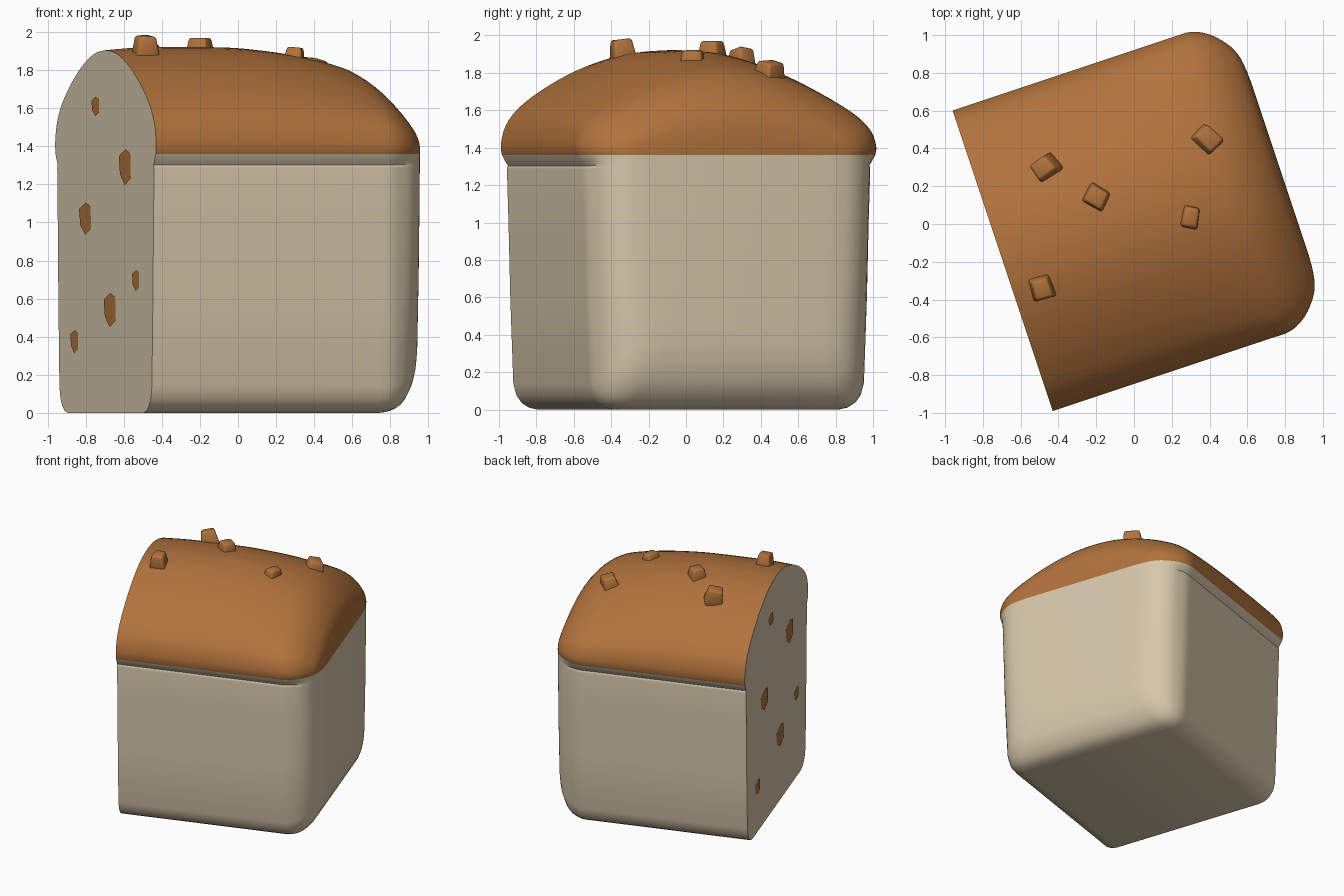
import bpy, bmesh, math
from mathutils import Matrix, Vector

cube = bpy.data.objects.get("Cube")
if cube:
    bpy.data.objects.remove(cube)

SEAM = 1.36      # height where the crust begins
PEAK = 1.905     # dome height of the base profile
FRAME = Matrix.Rotation(math.atan(1 / 3), 4, "Z") @ Matrix.Translation((0, 0.035, 0))


def material(name, color):
    m = bpy.data.materials.new(name)
    m.use_nodes = True
    m.diffuse_color = (*color, 1)
    m.node_tree.nodes["Principled BSDF"].inputs["Base Color"].default_value = (*color, 1)
    return m


cream = material("cream crumb", (0.68, 0.58, 0.41))
brown = material("brown crust", (0.44, 0.17, 0.046))


def finish(bm, name, mats, matrix, angle=None):
    mesh = bpy.data.meshes.new(name)
    bm.to_mesh(mesh)
    bm.free()
    for m in mats:
        mesh.materials.append(m)
    ob = bpy.data.objects.new(name, mesh)
    bpy.context.collection.objects.link(ob)
    ob.matrix_world = matrix
    if angle:
        bpy.ops.object.select_all(action="DESELECT")
        ob.select_set(True)
        bpy.context.view_layer.objects.active = ob
        bpy.ops.object.shade_smooth_by_angle(angle=math.radians(angle))
    return ob


def smooth_path(points, steps):
    """Catmull-Rom curve through points of any dimension."""
    out = []
    for i in range(len(points) - 1):
        a, b, c, d = (points[max(0, min(len(points) - 1, i + k))] for k in (-1, 0, 1, 2))
        for s in range(steps):
            t = s / steps
            out.append([q + t / 2 * (r - p + t * (2 * p - 5 * q + 4 * r - e + t * (3 * (q - r) + e - p)))
                        for p, q, r, e in zip(a, b, c, d)])
    return out + [list(points[-1])]


# Half cross-section: wall, seam groove, then dome
wall = [(0, 0), (0.63, 0), (0.68, 0.01), (0.72, 0.035), (0.75, 0.075), (0.768, 0.14),
        (0.785, 0.6), (0.795, 1.0), (0.804, 1.285), (0.803, 1.295), (0.798, 1.303), (0.812, 1.325)]
dome = smooth_path([(0.832, SEAM), (0.838, 1.42), (0.81, 1.52), (0.74, 1.61), (0.62, 1.70),
                    (0.46, 1.79), (0.30, 1.855), (0.15, 1.893), (0, PEAK)], 3)
half = wall + dome
profile = half + [(-v, z) for v, z in half[-2:0:-1]]
seam_r, seam_l = len(wall), len(profile) - len(wall)

# Stations along the loaf: position, width scale, dome height, bottom height
stations = smooth_path([
    (-0.721, 1, 1.905, 0), (-0.5, 1, 1.92, 0), (-0.1, 1, 1.92, 0), (0.1, 1, 1.907, 0),
    (0.3, 1, 1.88, 0), (0.5, 1, 1.835, 0), (0.61, 0.995, 1.79, 0.003), (0.70, 0.94, 1.725, 0.035),
    (0.77, 0.85, 1.645, 0.12), (0.805, 0.77, 1.58, 0.22), (0.82, 0.68, 1.52, 0.31),
    (0.826, 0.57, 1.46, 0.42)], 3)


def section_point(station, v, z):
    u, width, top, bottom = station
    if z >= SEAM:
        z = SEAM + (z - SEAM) * (top - SEAM) / (PEAK - SEAM)
    else:
        # the groove dies out towards the rounded end
        fade = max(0, min(1, (u - 0.66) / 0.1))
        if abs(v) > 0.7:
            v += fade * (math.copysign(0.832, v) - v) * z / SEAM
        z = SEAM - (SEAM - z) * (SEAM - bottom) / SEAM
    return (u, v * width, z)


# Loaf
bm = bmesh.new()
rings = [[bm.verts.new(section_point(s, v, z)) for v, z in profile] for s in stations]
n = len(profile)
for a, b in zip(rings, rings[1:]):
    for i in range(n):
        j = (i + 1) % n
        f = bm.faces.new((a[i], b[i], b[j], a[j]))
        f.material_index = int(seam_r <= i < seam_l)
bm.faces.new(rings[0])
end = rings[-1]
bm.faces.new(end[seam_r:seam_l + 1]).material_index = 1
bm.faces.new(end[seam_l:] + end[:seam_r + 1])
bmesh.ops.recalc_face_normals(bm, faces=bm.faces[:])
finish(bm, "loaf", [cream, brown], FRAME, 40)

# Brown flecks on the cut face: sideways position, height, width, tall
bm = bmesh.new()
outline = [(-0.5, 0.3), (0.05, 0.5), (0.45, 0.38), (0.5, -0.3), (0, -0.5), (-0.4, -0.2)]
for v, z, w, h in [(0.16, 1.61, 0.13, 0.1), (-0.33, 1.29, 0.2, 0.19), (0.33, 1.02, 0.2, 0.17),
                   (-0.51, 0.695, 0.12, 0.11), (-0.08, 0.54, 0.2, 0.18), (0.51, 0.375, 0.13, 0.12)]:
    bm.faces.new([bm.verts.new((-0.725, v - a * w, z + b * h)) for a, b in outline])
for f in bm.faces:
    f.normal_update()
    if f.normal.x > 0:
        f.normal_flip()
finish(bm, "cut_face_flecks", [brown], FRAME)

# Crust crumbs: centre, size, turn, lean
crumbs = [((-0.47, 0.30, 1.865), (0.15, 0.12, 0.13), 35, (0, -0.25)),
          ((-0.195, 0.14, 1.92), (0.14, 0.12, 0.10), -30, (0, 0)),
          ((-0.485, -0.34, 1.925), (0.13, 0.13, 0.11), 15, (0.12, 0)),
          ((0.39, 0.45, 1.80), (0.14, 0.15, 0.12), 45, (-0.12, 0.2)),
          ((0.30, 0.035, 1.87), (0.11, 0.13, 0.10), -12, (0, 0.1))]
for i, (centre, size, turn, lean) in enumerate(crumbs):
    bm = bmesh.new()
    bmesh.ops.create_cube(bm, size=1)
    for v in bm.verts:
        if v.co.z > 0:
            v.co.x *= 0.72
            v.co.y *= 0.78
        if v.co.x > 0 and v.co.y > 0:
            v.co.x *= 0.8
        v.co = Vector(c * s for c, s in zip(v.co, size))
    bmesh.ops.bevel(bm, geom=bm.edges[:], offset=0.014, segments=2, profile=0.5, affect="EDGES")
    matrix = (Matrix.Translation(centre) @ Matrix.Rotation(lean[0], 4, "X")
              @ Matrix.Rotation(lean[1], 4, "Y") @ Matrix.Rotation(math.radians(turn), 4, "Z"))
    finish(bm, f"crust_crumb_{i + 1}", [brown], matrix, 50)
